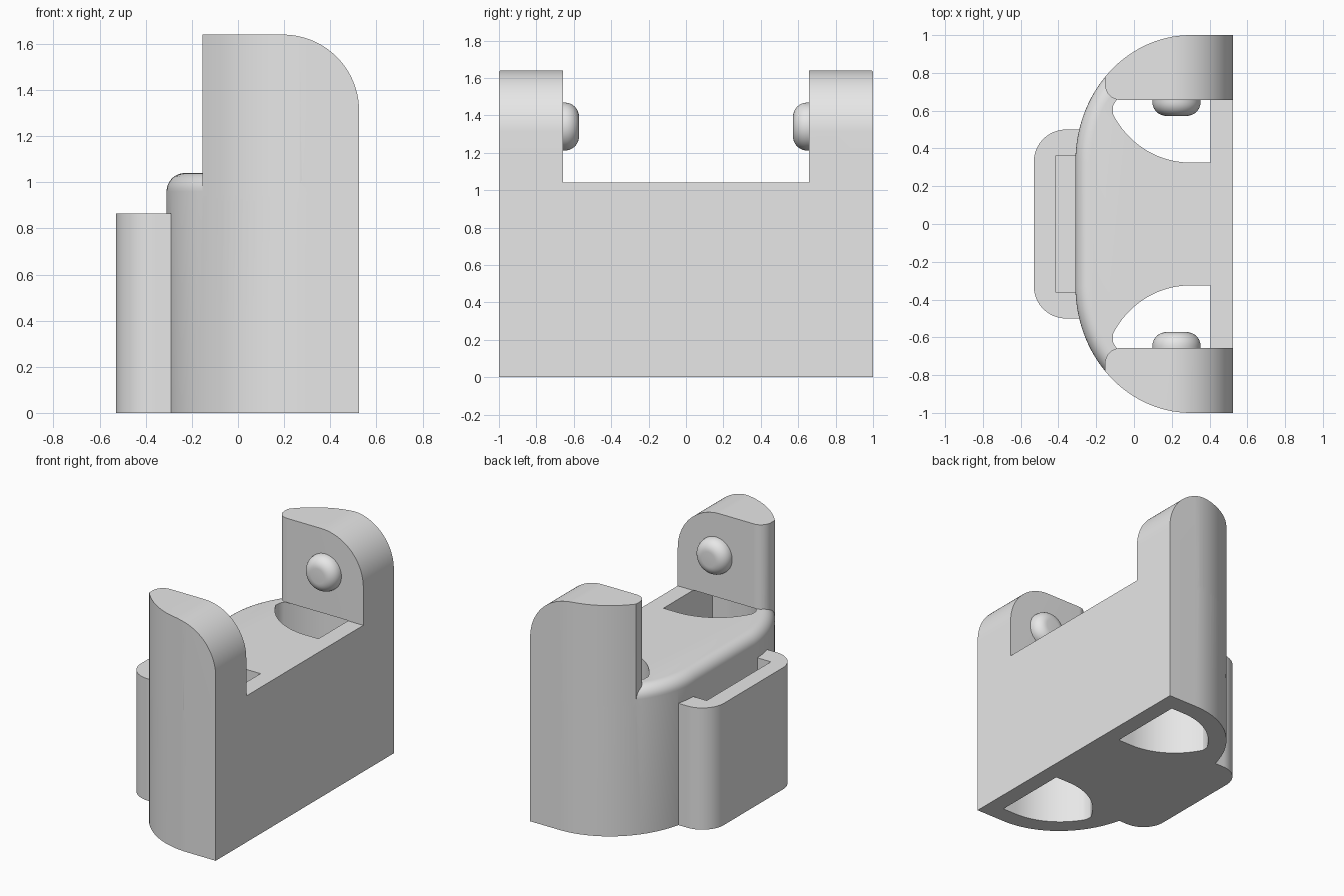
import bpy, bmesh
from math import sin, cos, radians, pi
from mathutils import Matrix, Vector

cube = bpy.data.objects.get("Cube")
if cube:
    bpy.data.objects.remove(cube, do_unlink=True)

grey = bpy.data.materials.new("plain_grey")
grey.use_nodes = True
grey.diffuse_color = (0.8, 0.8, 0.8, 1)
grey.node_tree.nodes["Principled BSDF"].inputs["Base Color"].default_value = (0.8, 0.8, 0.8, 1)


def finish(name, bm):
    bmesh.ops.recalc_face_normals(bm, faces=bm.faces)
    mesh = bpy.data.meshes.new(name)
    bm.to_mesh(mesh)
    bm.free()
    mesh.materials.append(grey)
    obj = bpy.data.objects.new(name, mesh)
    bpy.context.collection.objects.link(obj)
    return obj


def prism(points, direction):
    """Extrude a closed 3D outline along a direction."""
    bm = bmesh.new()
    face = bm.faces.new([bm.verts.new(p) for p in points])
    moved = bmesh.ops.extrude_face_region(bm, geom=[face])["geom"]
    bmesh.ops.translate(bm, vec=direction,
                        verts=[v for v in moved if isinstance(v, bmesh.types.BMVert)])
    bmesh.ops.recalc_face_normals(bm, faces=bm.faces)
    return bm


def plan(points, low, high):
    return prism([(x, y, low) for x, y in points], (0, 0, high - low))


def arc(cx, cy, rx, ry, start, end, step=3):
    count = round(abs(end - start) / step)
    angles = [radians(start + (end - start) * i / count) for i in range(count + 1)]
    return [(cx + rx * cos(a), cy + ry * sin(a)) for a in angles]


def boolean(target, tool, operation):
    mod = target.modifiers.new(operation.lower(), "BOOLEAN")
    mod.operation, mod.solver, mod.object = operation, "EXACT", tool
    bpy.context.view_layer.objects.active = target
    bpy.ops.object.modifier_apply(modifier=mod.name)
    bpy.data.objects.remove(tool, do_unlink=True)


def smooth(obj):
    bpy.ops.object.select_all(action="DESELECT")
    obj.select_set(True)
    bpy.context.view_layer.objects.active = obj
    bpy.ops.object.shade_smooth_by_angle(angle=radians(30))


def mirror(points, side):
    return [(x, side * y) for x, y in points]


DECK, TOP, BACK, INNER = 1.04, 1.64, 0.525, 0.657

# Main body: flat back, elliptical corners, rounded top rim
curve = arc(0.3, 0.33, 0.61, 0.67, 90, 180)
half = [(BACK, 1)] + curve
bm = plan(half + mirror(half, -1)[::-1], 0, DECK)
rim = [e for e in bm.edges
       if all(v.co.z > DECK - 0.01 and v.co.x < 0.29 for v in e.verts)]
bmesh.ops.bevel(bm, geom=rim, offset=0.08, segments=8, profile=0.5, affect="EDGES")
body = finish("body", bm)

# Front clip with a narrow slot
corner = [(-0.25, 0.5)] + arc(-0.36, 0.33, 0.17, 0.17, 90, 180, 6)
clip = finish("clip", plan(corner + mirror(corner, -1)[::-1], 0, 0.865))
slot = [(-0.415, -0.36), (-0.2, -0.36), (-0.2, 0.36), (-0.415, 0.36)]
boolean(clip, finish("slot_cutter", plan(slot, 0.1, 1)), "DIFFERENCE")
boolean(body, clip, "UNION")

# Side profile shared by both uprights
profile = [(-0.5, 0.9), (BACK, 0.9)] + arc(0.195, 1.31, 0.33, 0.33, 0, 90) + [(-0.5, TOP)]

for side, label in ((1, "left"), (-1, "right")):
    # Upright rising from the body end
    outline = ([(BACK, INNER), (BACK, 1)] + curve[:17]
               + arc(-0.073, INNER + 0.08, 0.08, 0.08, 180, 270, 6))
    upright = finish(label + "_upright", plan(mirror(outline, side), 0.85, 1.8))
    trim = prism([(x, -1.2, z) for x, z in profile], (0, 2.4, 0))
    boolean(upright, finish("trim", trim), "INTERSECT")
    boolean(body, upright, "UNION")

    # Vertical pocket, bounded by two opposing elliptical walls
    wall = [p for p in arc(0.3, 0.33, 0.49, 0.545, 90, 180) if p[1] > 0.615]
    inner = [p for p in arc(0.3, 0.8, 0.463, 0.475, 180, 270) if p[1] < 0.605]
    pocket = [(0.405, 0.875)] + wall + inner + [(0.405, 0.325)]
    boolean(body, finish("pocket_cutter", plan(mirror(pocket, side), -0.1, DECK + 0.002)),
            "DIFFERENCE")

    # Domed pivot pin on the inner face
    bm = bmesh.new()
    bmesh.ops.create_cone(bm, cap_ends=True, segments=48, radius1=0.128, radius2=0.128, depth=0.2)
    cap = [e for e in bm.edges if all(v.co.z > 0 for v in e.verts)]
    bmesh.ops.bevel(bm, geom=cap, offset=0.075, segments=8, profile=0.5, affect="EDGES")
    bmesh.ops.transform(bm, verts=bm.verts,
                        matrix=Matrix.Translation((0.225, side * 0.672, 1.34))
                        @ Matrix.Rotation(side * pi / 2, 4, "X"))
    smooth(finish(label + "_pin", bm))

smooth(body)
